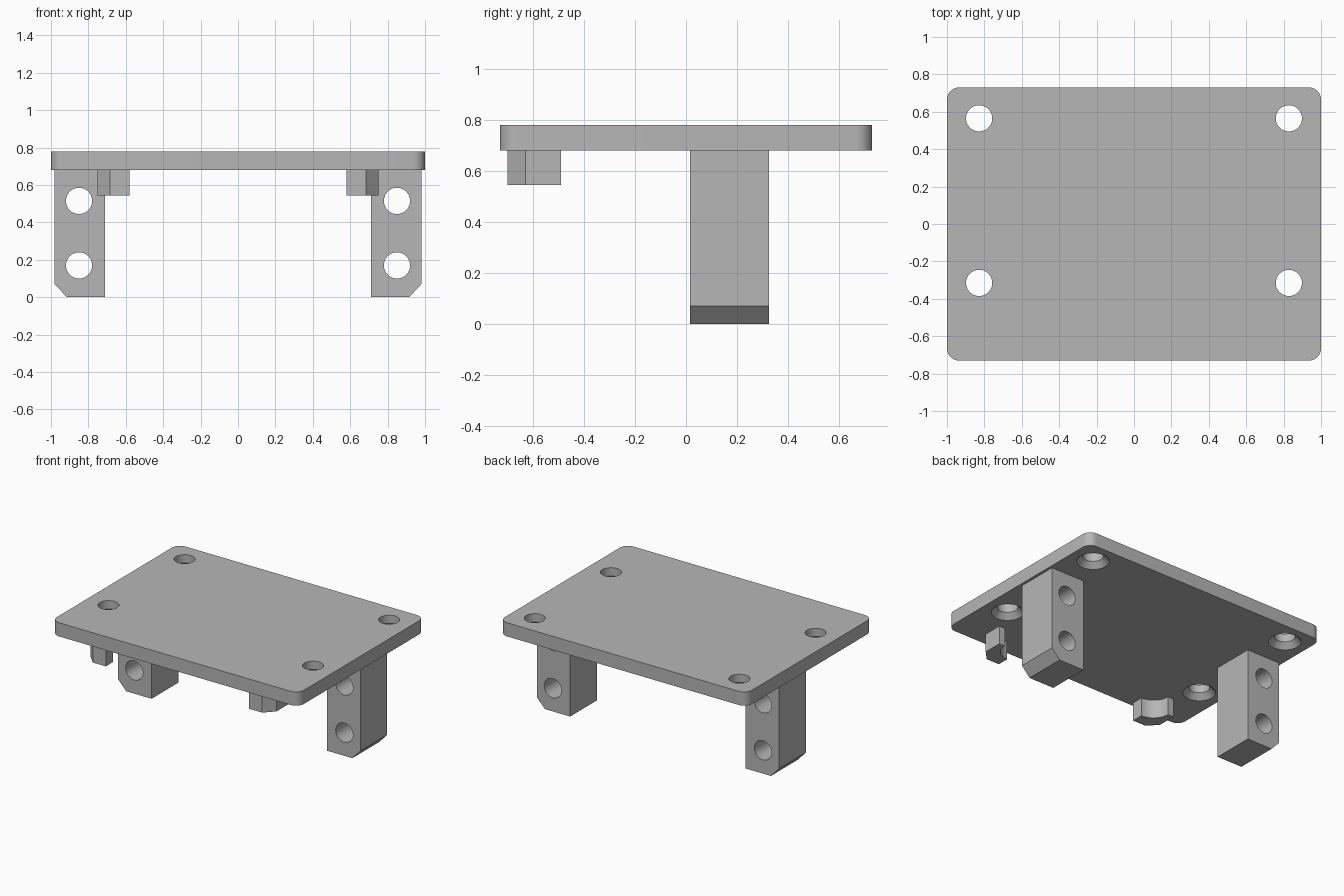
import bpy, bmesh, math
from mathutils import Matrix

cube = bpy.data.objects.get("Cube")
if cube:
    bpy.data.objects.remove(cube, do_unlink=True)

grey = bpy.data.materials.new("plain grey")
grey.use_nodes = True
colour = (0.47, 0.47, 0.47, 1)
grey.diffuse_color = colour
grey.node_tree.nodes["Principled BSDF"].inputs["Base Color"].default_value = colour


def arc(cx, cy, r, start, end, n=10):
    """Points along an arc, angles in degrees."""
    angles = [math.radians(start + (end - start) * i / n) for i in range(n + 1)]
    return [(cx + r * math.cos(a), cy + r * math.sin(a)) for a in angles]


def prism(name, outline, low, high, axis="z"):
    """Extrude an (x, y) outline along z, or an (x, z) outline along y."""
    bm = bmesh.new()
    place = (lambda u, v: (u, v, low)) if axis == "z" else (lambda u, v: (u, low, v))
    push = (0, 0, high - low) if axis == "z" else (0, high - low, 0)
    face = bm.faces.new([bm.verts.new(place(u, v)) for u, v in outline])
    top = bmesh.ops.extrude_face_region(bm, geom=[face])["geom"]
    bmesh.ops.translate(bm, vec=push, verts=[g for g in top if isinstance(g, bmesh.types.BMVert)])
    bmesh.ops.recalc_face_normals(bm, faces=bm.faces)
    mesh = bpy.data.meshes.new(name)
    bm.to_mesh(mesh)
    bm.free()
    mesh.materials.append(grey)
    obj = bpy.data.objects.new(name, mesh)
    bpy.context.collection.objects.link(obj)
    return obj


def drill(obj, centre, r1, r2, depth, turn=Matrix()):
    """Cut a straight or tapered round hole."""
    bm = bmesh.new()
    bmesh.ops.create_cone(bm, cap_ends=True, segments=48, radius1=r1, radius2=r2,
                          depth=depth, matrix=Matrix.Translation(centre) @ turn)
    mesh = bpy.data.meshes.new("drill")
    bm.to_mesh(mesh)
    bm.free()
    mesh.materials.append(grey)
    cutter = bpy.data.objects.new("drill", mesh)
    bpy.context.collection.objects.link(cutter)
    mod = obj.modifiers.new("hole", "BOOLEAN")
    mod.operation, mod.solver, mod.object = "DIFFERENCE", "EXACT", cutter
    bpy.context.view_layer.objects.active = obj
    bpy.ops.object.modifier_apply(modifier=mod.name)
    bpy.data.objects.remove(cutter, do_unlink=True)


def smooth(obj):
    bpy.ops.object.select_all(action="DESELECT")
    obj.select_set(True)
    bpy.context.view_layer.objects.active = obj
    bpy.ops.object.shade_smooth_by_angle(angle=math.radians(25))


# Rounded top plate with four countersunk screw holes
W, D, R = 1.0, 0.73, 0.065
UNDER, TOP = 0.68, 0.78
corners = [(1, 1, 0), (-1, 1, 90), (-1, -1, 180), (1, -1, 270)]
outline = [p for sx, sy, a in corners
           for p in arc(sx * (W - R), sy * (D - R), R, a, a + 90)]
plate = prism("top_plate", outline, UNDER, TOP)
HOLE, SINK = 0.07, 0.04
for x in (-0.828, 0.828):
    for y in (-0.315, 0.565):
        drill(plate, (x, y, UNDER), HOLE, HOLE, 1)
        # cone spans equally above and below the underside
        drill(plate, (x, y, UNDER), 0.146, HOLE, SINK * 2)
smooth(plate)

sideways = Matrix.Rotation(math.pi / 2, 4, "X")
for side, s in (("left", 1), ("right", -1)):
    # Leg with chamfered outer foot and two cross holes
    profile = [(0.71, 0), (0.915, 0), (0.98, 0.07), (0.98, UNDER), (0.71, UNDER)]
    leg = prism(side + "_leg", [(s * x, z) for x, z in profile], 0.015, 0.325, "y")
    for z in (0.17, 0.515):
        drill(leg, (s * 0.85, 0.17, z), HOLE, HOLE, 1, sideways)
    smooth(leg)

    # Corner stop with a hollowed inner curve
    shape = [(0.58, -0.7), (0.685, -0.7), (0.752, -0.63), (0.752, -0.49)]
    shape += arc(0.58, -0.49, 0.125, 0, -90)
    stop = prism(side + "_corner_stop", [(s * x, y) for x, y in shape], 0.545, UNDER)
    smooth(stop)
